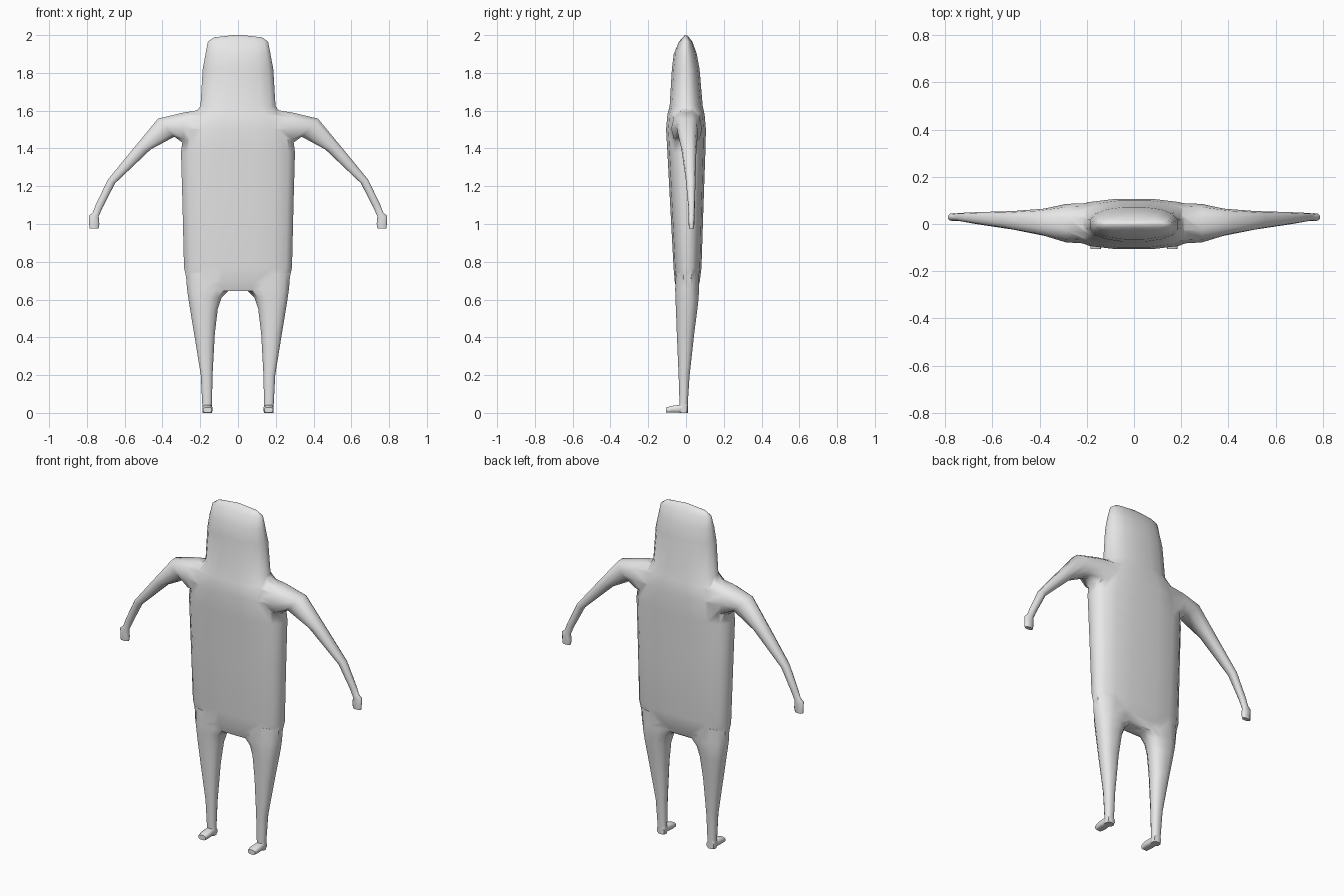
import bpy, bmesh, math
from mathutils import Vector

if "Cube" in bpy.data.objects:
    bpy.data.objects.remove(bpy.data.objects["Cube"])

grey = bpy.data.materials.new("plain grey")
grey.diffuse_color = (0.8, 0.8, 0.8, 1)
grey.use_nodes = True
grey.node_tree.nodes["Principled BSDF"].inputs["Base Color"].default_value = grey.diffuse_color


def ring(center, a, b, n, power):
    """Superellipse ring spanned by the half axes a and b."""
    pts = []
    for i in range(n):
        t = 2 * math.pi * (i + 0.5) / n
        c, s = math.cos(t), math.sin(t)
        pts.append(Vector(center)
                   + Vector(a) * math.copysign(abs(c) ** (2 / power), c)
                   + Vector(b) * math.copysign(abs(s) ** (2 / power), s))
    return pts


def loft(name, rings):
    """Skin a list of rings into a closed solid."""
    bm = bmesh.new()
    loops = [[bm.verts.new(p) for p in r] for r in rings]
    n = len(loops[0])
    for lo, hi in zip(loops, loops[1:]):
        for i in range(n):
            j = (i + 1) % n
            bm.faces.new((lo[i], lo[j], hi[j], hi[i]))
    bm.faces.new(loops[0][::-1])
    bm.faces.new(loops[-1])
    bmesh.ops.recalc_face_normals(bm, faces=bm.faces)
    mesh = bpy.data.meshes.new(name)
    bm.to_mesh(mesh)
    bm.free()
    obj = bpy.data.objects.new(name, mesh)
    bpy.context.collection.objects.link(obj)
    mesh.materials.append(grey)
    return obj


def level(z, x0, x1, y0, y1, n=16, power=2.6):
    """Horizontal ring filling a rectangle."""
    return ring(((x0 + x1) / 2, (y0 + y1) / 2, z),
                ((x1 - x0) / 2, 0, 0), (0, (y1 - y0) / 2, 0), n, power)


# Torso and head: z, half width, front y, back y
trunk = [(0.645, 0.24, -0.045, 0.05), (0.69, 0.272, -0.06, 0.073),
         (0.77, 0.29, -0.067, 0.083), (1.1, 0.298, -0.085, 0.094),
         (1.38, 0.306, -0.1, 0.104), (1.5, 0.29, -0.107, 0.107),
         (1.58, 0.235, -0.1, 0.1), (1.625, 0.202, -0.088, 0.09),
         (1.82, 0.19, -0.076, 0.073), (1.9, 0.175, -0.066, 0.058),
         (1.965, 0.162, -0.038, 0.035), (1.988, 0.13, -0.018, 0.016),
         (2.0, 0.025, -0.006, 0.006)]
body = loft("body", [level(z, -w, w, f, b, 16, 2.7 if z < 1.6 else 2.3)
                     for z, w, f, b in trunk])

# Arm stations: top x, top z, underside x, underside z, front y, back y
ARM = [(0.16, 1.615, 0.16, 1.40, -0.085, 0.09),
       (0.29, 1.593, 0.285, 1.42, -0.078, 0.085),
       (0.425, 1.56, 0.335, 1.46, -0.05, 0.065),
       (0.56, 1.395, 0.46, 1.395, -0.024, 0.055),
       (0.69, 1.235, 0.65, 1.215, 0.0, 0.05),
       (0.755, 1.10, 0.717, 1.085, 0.012, 0.047),
       (0.77, 1.06, 0.737, 1.04, 0.014, 0.045),
       (0.79, 1.045, 0.733, 1.0, 0.012, 0.046),
       (0.788, 0.976, 0.737, 0.976, 0.016, 0.042)]
# Leg stations: z, inner x, outer x, front y, back y
LEG = [(0.0, 0.137, 0.188, -0.034, 0.01), (0.05, 0.137, 0.19, -0.035, 0.01),
       (0.2, 0.134, 0.198, -0.04, 0.02), (0.42, 0.121, 0.234, -0.05, 0.045),
       (0.55, 0.105, 0.256, -0.055, 0.062), (0.61, 0.085, 0.266, -0.058, 0.069),
       (0.655, 0.04, 0.273, -0.059, 0.07), (0.74, 0.03, 0.28, -0.055, 0.07)]
# Foot stations: y, inner x, outer x, top z
FOOT = [(0.006, 0.139, 0.186, 0.036), (-0.035, 0.137, 0.189, 0.042),
        (-0.075, 0.134, 0.19, 0.037), (-0.105, 0.139, 0.185, 0.028)]

parts = []
for s, side in ((1, "left"), (-1, "right")):
    arm = []
    for tx, tz, ux, uz, f, b in ARM:
        arm.append(ring((s * (tx + ux) / 2, (f + b) / 2, (tz + uz) / 2),
                        (s * (tx - ux) / 2, 0, (tz - uz) / 2),
                        (0, (b - f) / 2, 0), 10, 2.4))
    parts.append(loft(side + "_arm", arm))
    parts.append(loft(side + "_leg", [level(z, s * i, s * o, f, b, 12, 2.4)
                                      for z, i, o, f, b in LEG]))
    parts.append(loft(side + "_foot", [
        ring((s * (i + o) / 2, y, t / 2 + 0.001), (s * (o - i) / 2, 0, 0),
             (0, 0, t / 2), 8, 3.5) for y, i, o, t in FOOT]))

# Weld the limbs into one continuous skin
bpy.context.view_layer.objects.active = body
body.select_set(True)
for part in parts:
    mod = body.modifiers.new("join " + part.name, 'BOOLEAN')
    mod.operation = 'UNION'
    mod.solver = 'EXACT'
    mod.object = part
    bpy.ops.object.modifier_apply(modifier=mod.name)
    bpy.data.objects.remove(part, do_unlink=True)

bpy.ops.object.shade_smooth_by_angle(angle=math.radians(65))
